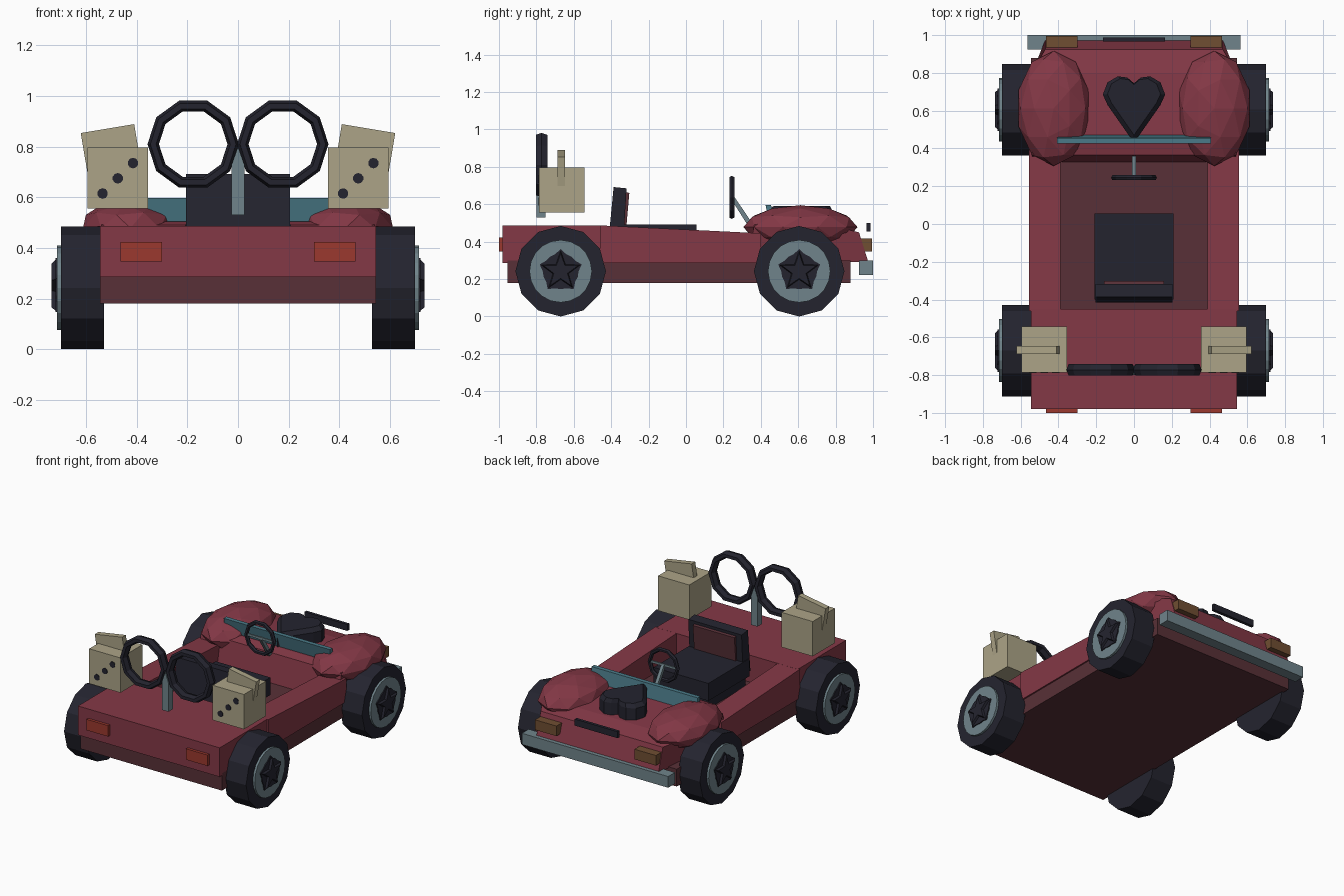
import bpy, bmesh, math
from mathutils import Vector, Matrix

if "Cube" in bpy.data.objects:
    bpy.data.objects.remove(bpy.data.objects["Cube"])


def mat(name, r, g, b):
    m = bpy.data.materials.new(name)
    lin = [((c / 255 + 0.055) / 1.055) ** 2.4 for c in (r, g, b)]
    m.diffuse_color = (*lin, 1)
    m.use_nodes = True
    m.node_tree.nodes["Principled BSDF"].inputs["Base Color"].default_value = m.diffuse_color
    return m


RED = mat("body_red", 132, 56, 70)
DARK = mat("dark_red", 88, 48, 55)
BLACK = mat("rubber_black", 36, 36, 47)
CREAM = mat("cream", 172, 164, 135)
GREY = mat("metal_grey", 112, 132, 139)
TEAL = mat("glass_teal", 74, 122, 136)
ORANGE = mat("tail_orange", 155, 56, 46)
BROWN = mat("lamp_brown", 112, 78, 50)


def finish(name, bm, material):
    bmesh.ops.recalc_face_normals(bm, faces=bm.faces)
    me = bpy.data.meshes.new(name)
    bm.to_mesh(me)
    bm.free()
    me.materials.append(material)
    ob = bpy.data.objects.new(name, me)
    bpy.context.collection.objects.link(ob)
    return ob


def box(name, x, y, z, material):
    """Box from (min, max) pairs."""
    bm = bmesh.new()
    bmesh.ops.create_cube(bm, size=1)
    for v in bm.verts:
        v.co = [r[0] if c < 0 else r[1] for c, r in zip(v.co, (x, y, z))]
    return finish(name, bm, material)


def prism(name, pts, axis, lo, hi, material, hi_scale=1.0):
    """Extrude a 2D outline along an axis, optionally tapering the far end."""
    bm = bmesh.new()
    n = len(pts)
    c = Vector((sum(p[0] for p in pts) / n, sum(p[1] for p in pts) / n))

    def put(p, h):
        co = [p[0], p[1]]
        co.insert(axis, h)
        return bm.verts.new(co)
    a = [put(p, lo) for p in pts]
    b = [put(c + (Vector(p) - c) * hi_scale, hi) for p in pts]
    bm.faces.new(a)
    bm.faces.new(b)
    for i in range(n):
        j = (i + 1) % n
        bm.faces.new((a[i], a[j], b[j], b[i]))
    return finish(name, bm, material)


def circle(cx, cy, radii, n):
    """Round or star outline, cycling through the radii."""
    return [(cx + radii[i % len(radii)] * math.sin(2 * math.pi * i / n),
             cy + radii[i % len(radii)] * math.cos(2 * math.pi * i / n)) for i in range(n)]


def ring(name, loc, major, minor, depth, material):
    bpy.ops.mesh.primitive_torus_add(major_segments=10, minor_segments=6, major_radius=major,
                                     minor_radius=minor, location=loc,
                                     rotation=(math.pi / 2, 0, 0))
    ob = bpy.context.object
    ob.name = name
    ob.scale.z = depth
    ob.data.materials.append(material)
    return ob


# Chassis tub and floor
box("chassis", (-.545, .545), (-.955, .88), (.18, .30), DARK)

# Rear deck and side rails
box("rear_deck", (-.545, .545), (-.98, -.45), (.285, .487), RED)
for s in (-1, 1):
    prism("side_rail", [(-.46, .285), (-.46, .487), (.40, .445), (.40, .285)],
          0, s * .39, s * .555, RED)

# Bonnet, narrowing towards the nose
hood = prism("bonnet", [(.325, .29), (.365, .49), (.43, .505), (.80, .48), (.925, .45),
                        (.975, .29)], 0, -.54, .54, RED)
for v in hood.data.vertices:
    if v.co.y > .9:
        v.co.x *= .87

# Front fenders
for s in (-1, 1):
    bm = bmesh.new()
    bmesh.ops.create_icosphere(bm, subdivisions=2, radius=1)
    for v in bm.verts:
        v.co = (s * (.425 + v.co.x * .197), .612 + v.co.y * .305, .478 + v.co.z * .117)
    finish("front_fender", bm, RED)

# Wheels
for s in (-1, 1):
    for y in (.605, -.67):
        prism("tyre", circle(y, .242, [.242], 12), 0, s * .53, s * .70, BLACK)
        prism("rim", circle(y, .242, [.167], 20), 0, s * .69, s * .715, GREY)
        prism("hub", circle(y, .242, [.118, .096, .096, .096], 20), 0, s * .71, s * .722, BLACK)
        prism("hub_star", circle(y, .242, [.112, .045], 10), 0, s * .72, s * .737, BLACK, .85)

# Bumper, grille, lamps
box("front_bumper", (-.563, .563), (.925, 1.0), (.222, .30), GREY)
box("grille", (-.165, .165), (.966, .987), (.455, .50), BLACK)
for s in (-1, 1):
    x = sorted((s * .30, s * .465))
    box("head_lamp", x, (.935, .995), (.348, .418), BROWN)
    box("tail_lamp", x, (-1.0, -.97), (.347, .423), ORANGE)

# Windscreen leaning back
prism("windscreen", [(.45, .47), (.475, .47), (.455, .597), (.425, .597)], 0, -.408, .408, TEAL)

# Heart shaped scoop on the bonnet
half = [(0, .745), (.035, .775), (.085, .782), (.14, .75), (.165, .685), (.14, .63)]
heart = half + [(0, .43)] + [(-x, y) for x, y in reversed(half[1:])]
prism("heart_scoop_base", heart, 2, .48, .565, BLACK)
prism("heart_scoop_top", heart, 2, .565, .592, BLACK, .85)

# Seat
box("seat_cushion", (-.21, .21), (-.40, .055), (.37, .492), BLACK)
box("seat_base", (-.19, .19), (-.38, .03), (.29, .37), BLACK)
prism("seat_back", [(-.415, .40), (-.387, .692), (-.318, .685), (-.335, .40)],
      0, -.205, .205, BLACK)
prism("seat_pad", [(-.335, .49), (-.32, .665), (-.303, .66), (-.318, .49)],
      0, -.16, .16, DARK)

# Steering wheel with spoke and column
ring("steering_wheel", (0, .245, .637), .107, .014, 1.1, BLACK)
box("steering_spoke", (-.10, .10), (.24, .25), (.63, .645), GREY)
prism("steering_column", [(.24, .63), (.255, .645), (.36, .49), (.335, .48)],
      0, -.011, .011, GREY)

# Twin rings on a pointed post
for s in (-1, 1):
    ring("rear_ring", (s * .177, -.772, .81), .158, .0225, 1.6, BLACK)
prism("ring_post", [(-.025, .53), (.025, .53), (.025, .73), (0, .80), (-.025, .73)],
      1, -.80, -.75, GREY)

# Dice with spots and a tilted plate through the top
for s in (-1, 1):
    box("die", sorted((s * .355, s * .595)), (-.785, -.543), (.555, .797), CREAM)
    cx = s * .475
    for k in (-1, 0, 1):
        prism("die_spot", circle(cx + k * .06, .675 + k * .06, [.021], 10),
              1, -.789, -.78, BLACK)
    plate = box("die_plate", (-.107, .107), (-.02, .02), (-.107, .107), CREAM)
    plate.matrix_world = Matrix.Translation((s * .498, -.667, .766)) @ \
        Matrix.Rotation(math.radians(s * 9.5), 4, 'Y')
